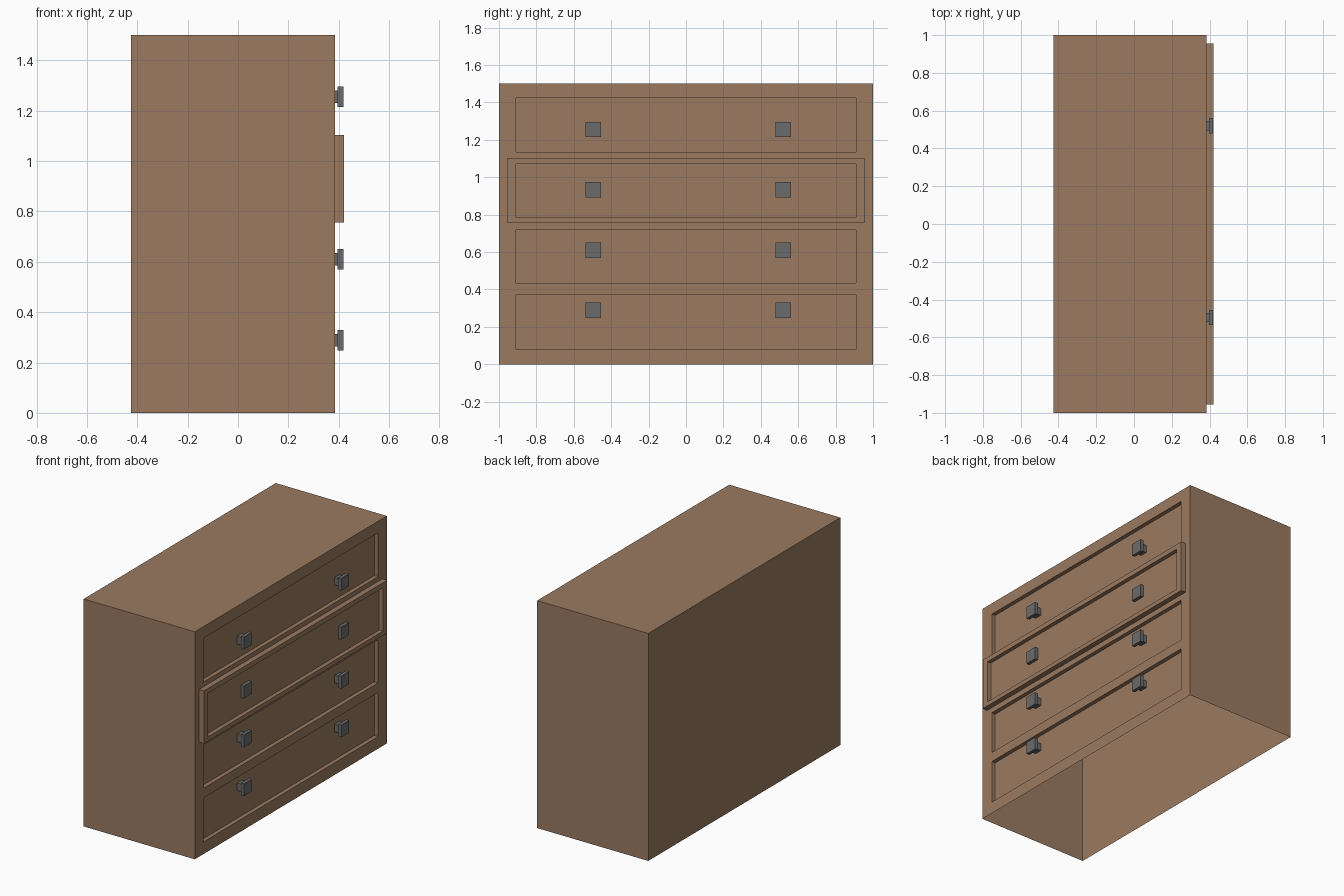
import bpy, bmesh
from mathutils import Vector, Matrix

if "Cube" in bpy.data.objects:
    bpy.data.objects.remove(bpy.data.objects["Cube"])


def material(name, rgb):
    m = bpy.data.materials.new(name)
    m.diffuse_color = (*rgb, 1)
    m.use_nodes = True
    m.node_tree.nodes["Principled BSDF"].inputs["Base Color"].default_value = m.diffuse_color
    return m


wood = material("brown wood", (0.328, 0.195, 0.120))
metal = material("grey metal", (0.147, 0.147, 0.147))


def finish(bm, name, mat):
    me = bpy.data.meshes.new(name)
    bm.to_mesh(me)
    bm.free()
    me.materials.append(mat)
    ob = bpy.data.objects.new(name, me)
    bpy.context.collection.objects.link(ob)
    return ob


def add_box(bm, x0, x1, y0, y1, z0, z1):
    mat = (Matrix.Translation(((x0 + x1) / 2, (y0 + y1) / 2, (z0 + z1) / 2))
           @ Matrix.Diagonal((x1 - x0, y1 - y0, z1 - z0, 1)))
    return bmesh.ops.create_cube(bm, size=1, matrix=mat)


BACK, FRONT, PULL, RECESS = -0.425, 0.385, 0.035, 0.027
FRAME = (0.755, 1.103)                                   # the pulled-out drawer
PANELS = [(0.08, 0.37), (0.434, 0.718), (0.784, 1.07), (1.134, 1.423)]

# Cabinet: shell open underneath, with cut lines on the front
bm = bmesh.new()
add_box(bm, BACK, FRONT, -1, 1, 0, 1.5)
bmesh.ops.delete(bm, geom=[f for f in bm.faces if f.normal.z < -0.9], context='FACES')


def cut(co, no):
    bmesh.ops.bisect_plane(bm, geom=bm.verts[:] + bm.edges[:] + bm.faces[:],
                           plane_co=co, plane_no=no)


for y in (-0.955, -0.91, 0.91, 0.955):
    cut((0, y, 0), (0, 1, 0))
for z in [v for p in PANELS for v in p] + list(FRAME):
    cut((0, 0, z), (0, 0, 1))


def push(half_y, z0, z1, dist):
    """Extrude the front faces inside a rectangle along x."""
    faces = []
    for f in bm.faces:
        c = f.calc_center_median()
        if f.normal.x > 0.9 and abs(c.y) < half_y and z0 < c.z < z1:
            faces.append(f)
    new = bmesh.ops.extrude_face_region(bm, geom=faces)["geom"]
    bmesh.ops.translate(bm, vec=Vector((dist, 0, 0)),
                        verts=[v for v in new if isinstance(v, bmesh.types.BMVert)])
    old = [f for f in faces if f.is_valid]
    if old:
        bmesh.ops.delete(bm, geom=old, context='FACES')
    bm.normal_update()


push(0.955, *FRAME, PULL)            # pulled-out drawer
for z0, z1 in PANELS:                # recessed drawer panels
    push(0.91, z0, z1, -RECESS)
bmesh.ops.dissolve_limit(bm, angle_limit=0.01, verts=bm.verts[:], edges=bm.edges[:])
finish(bm, "drawer_cabinet", wood)

# Handles: square plate on a short stem
for row, z in enumerate((0.288, 0.61, 0.933, 1.255)):
    for side, y in (("left", -0.495), ("right", 0.52)):
        bm = bmesh.new()
        start = FRONT - RECESS + (PULL if FRAME[0] < z < FRAME[1] else 0)
        add_box(bm, min(start, 0.39), 0.396, y - 0.025, y + 0.025, z - 0.025, z + 0.025)
        add_box(bm, 0.396, 0.418, y - 0.041, y + 0.041, z - 0.041, z + 0.041)
        finish(bm, f"handle_{side}_{row + 1}", metal)
